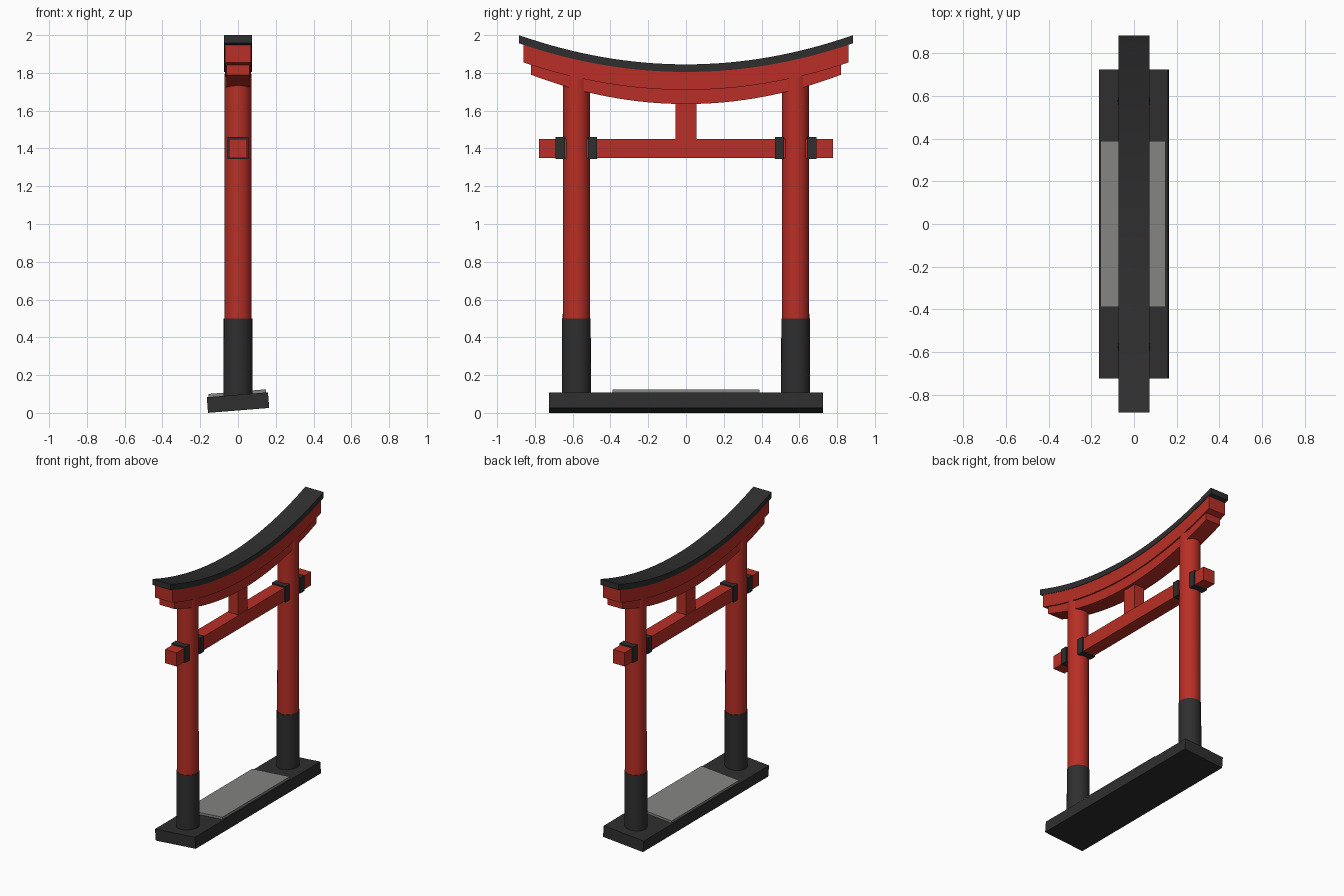
import bpy, bmesh, math
from mathutils import Matrix

if "Cube" in bpy.data.objects:
    bpy.data.objects.remove(bpy.data.objects["Cube"])


def material(name, rgb):
    m = bpy.data.materials.new(name)
    m.diffuse_color = (*rgb, 1)
    m.use_nodes = True
    m.node_tree.nodes["Principled BSDF"].inputs["Base Color"].default_value = m.diffuse_color
    return m


RED = material("vermilion red", (0.48, 0.028, 0.019))
BLACK = material("charcoal black", (0.028, 0.028, 0.028))
GREY = material("stone grey", (0.23, 0.23, 0.22))


def finish(name, bm, mat, smooth=False):
    bmesh.ops.recalc_face_normals(bm, faces=bm.faces[:])
    me = bpy.data.meshes.new(name)
    bm.to_mesh(me)
    bm.free()
    me.materials.append(mat)
    ob = bpy.data.objects.new(name, me)
    bpy.context.collection.objects.link(ob)
    if smooth:
        bpy.ops.object.select_all(action='DESELECT')
        bpy.context.view_layer.objects.active = ob
        ob.select_set(True)
        bpy.ops.object.shade_smooth_by_angle(angle=math.radians(35))
    return ob


def box(name, size, loc, mat, tilt=0.0):
    bm = bmesh.new()
    bmesh.ops.create_cube(bm, size=1, matrix=Matrix.Diagonal((*size, 1)))
    ob = finish(name, bm, mat)
    ob.location = loc
    ob.rotation_euler.y = tilt
    return ob


def column(name, r1, r2, z1, z2, y, mat):
    bm = bmesh.new()
    bmesh.ops.create_cone(bm, cap_ends=True, segments=32, radius1=r1, radius2=r2,
                          depth=z2 - z1, matrix=Matrix.Translation((0, y, (z1 + z2) / 2)))
    return finish(name, bm, mat, True)


def curved_beam(name, half_x, half_y, low, high, mat, steps=32):
    """Upswept beam; low and high are (centre z, end z) of the two curves."""
    bm = bmesh.new()
    rings = []
    for i in range(steps + 1):
        t = 2 * i / steps - 1
        zl = low[0] + (low[1] - low[0]) * t * t
        zh = high[0] + (high[1] - high[0]) * t * t
        rings.append([bm.verts.new((x, t * half_y, z)) for x, z in
                      ((-half_x, zl), (half_x, zl), (half_x, zh), (-half_x, zh))])
    for a, b in zip(rings, rings[1:]):
        for k in range(4):
            bm.faces.new((a[k], a[(k + 1) % 4], b[(k + 1) % 4], b[k]))
    bm.faces.new(rings[0])
    bm.faces.new(rings[-1])
    return finish(name, bm, mat, True)


# Slightly tilted plinth with a stone step on it
TILT = -math.radians(4.6)
box("plinth", (0.325, 1.45, 0.083), (0, 0, 0.0545), BLACK, TILT)
box("stone_step", (0.305, 0.78, 0.03), (-0.004, 0, 0.0975), GREY, TILT)

# Pillars, dark sleeves and the collars around the tie beam
for side, s in (("front", -1), ("back", 1)):
    y = s * 0.58
    column(side + "_pillar", 0.0728, 0.0708, 0.3, 1.795, y, RED)
    column(side + "_pillar_sleeve", 0.0765, 0.0755, 0.06, 0.5, y, BLACK)
    for part, d in (("inner", -0.085), ("outer", 0.085)):
        box(f"{side}_{part}_collar", (0.11, 0.05, 0.115),
            (0, y + s * d, 1.402), BLACK)

# Tie beam and central strut
box("tie_beam", (0.094, 1.555, 0.1), (0, 0, 1.40), RED)
box("centre_strut", (0.08, 0.11, 0.24), (0, 0, 1.56), RED)

# Upswept top beams and roof cap
curved_beam("lower_lintel", 0.06, 0.82, (1.635, 1.79), (1.72, 1.85), RED)
curved_beam("upper_lintel", 0.07, 0.86, (1.71, 1.855), (1.81, 1.955), RED)
curved_beam("roof_cap", 0.0735, 0.885, (1.805, 1.957), (1.845, 2.0), BLACK)
